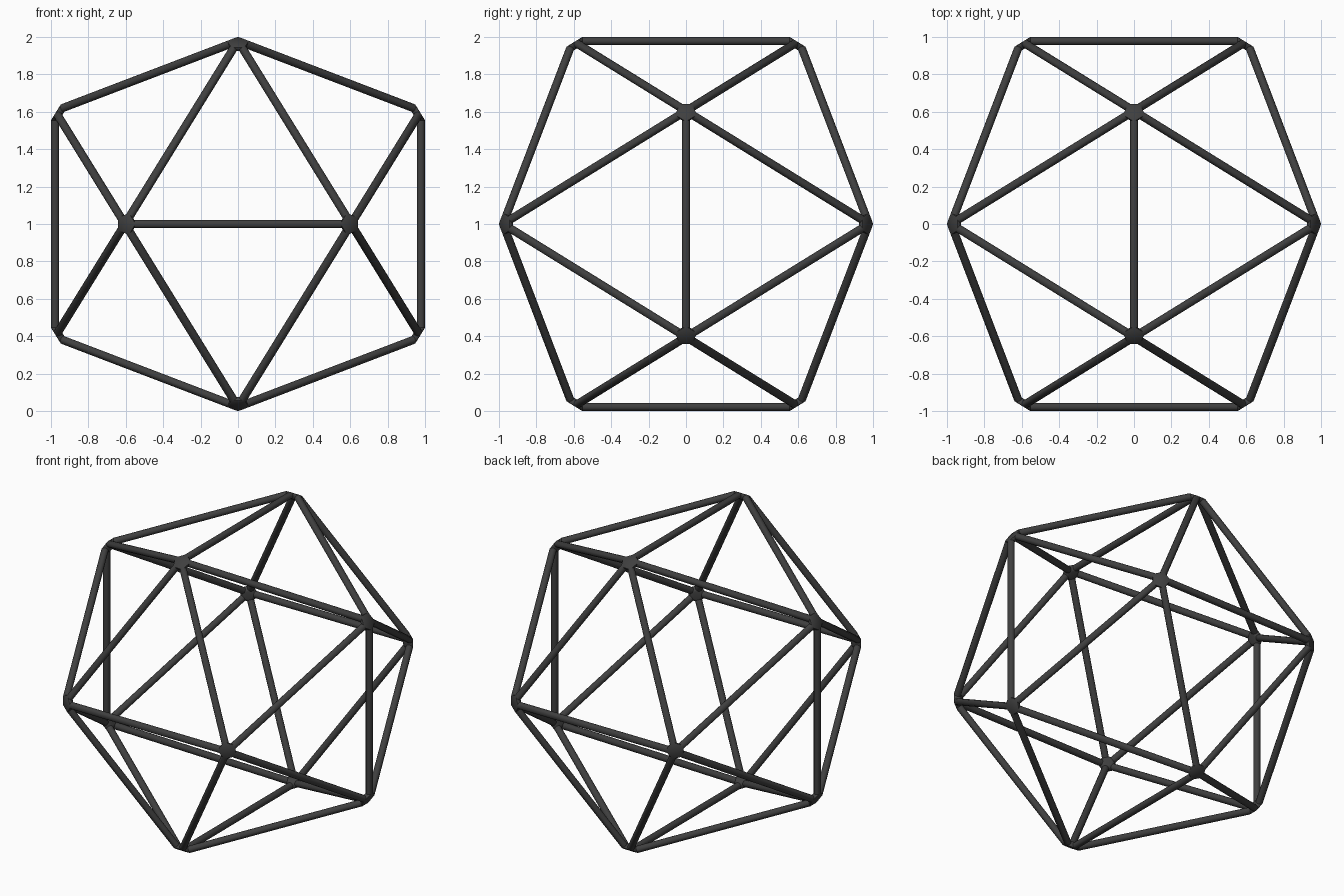
import bpy, bmesh, math
from mathutils import Vector

if "Cube" in bpy.data.objects:
    bpy.data.objects.remove(bpy.data.objects["Cube"])

R = 0.022                      # strut radius
B = 1.0 - R                    # long half-extent of strut axes
A = B / ((1 + 5 ** 0.5) / 2)   # short half-extent (golden ratio)
D = 0.05                       # where a strut leaves its joint
SIDES = 12

# Icosahedron corners, from three golden rectangles
corners = []
for s in (-1, 1):
    for t in (-1, 1):
        corners += [Vector((s * A, t * B, 0)), Vector((s * B, 0, t * A)),
                    Vector((0, s * A, t * B))]
pairs = [(i, j) for i in range(12) for j in range(i + 1, 12)
         if (corners[i] - corners[j]).length < 2 * A + 0.01]

bm = bmesh.new()


def ring(centre, axis, out):
    side = axis.cross(out)
    return [bm.verts.new(centre + R * (math.cos(a) * out + math.sin(a) * side))
            for a in (2 * math.pi * k / SIDES for k in range(SIDES))]


# Rings at both ends of every strut
tubes, joints = [], [[] for _ in corners]
for i, j in pairs:
    p, q = corners[i], corners[j]
    axis, out = (q - p).normalized(), (p + q).normalized()
    r0, r1 = ring(p + axis * D, axis, out), ring(q - axis * D, axis, out)
    tubes.append((r0, r1))
    joints[i].append(r0)
    joints[j].append(r1)

# Joints: hull of the five strut ends, opened where struts attach
for rings in joints:
    owner = {v: n for n, r in enumerate(rings) for v in r}
    bmesh.ops.convex_hull(bm, input=list(owner))
    caps = [f for f in bm.faces if all(v in owner for v in f.verts)
            and len({owner[v] for v in f.verts}) == 1]
    bmesh.ops.delete(bm, geom=caps, context='FACES')

# Strut walls
for r0, r1 in tubes:
    for k in range(SIDES):
        n = (k + 1) % SIDES
        bm.faces.new((r0[k], r0[n], r1[n], r1[k]))

bmesh.ops.recalc_face_normals(bm, faces=bm.faces[:])
bmesh.ops.translate(bm, verts=bm.verts[:], vec=(0, 0, 1))
mesh = bpy.data.meshes.new("icosahedron_frame")
bm.to_mesh(mesh)
bm.free()

frame = bpy.data.objects.new("icosahedron_frame", mesh)
bpy.context.collection.objects.link(frame)
mat = bpy.data.materials.new("dark_grey")
mat.diffuse_color = (0.05, 0.05, 0.05, 1)
mat.use_nodes = True
mat.node_tree.nodes["Principled BSDF"].inputs["Base Color"].default_value = mat.diffuse_color
mesh.materials.append(mat)
bpy.context.view_layer.objects.active = frame
frame.select_set(True)
bpy.ops.object.shade_smooth_by_angle(angle=math.radians(35))
